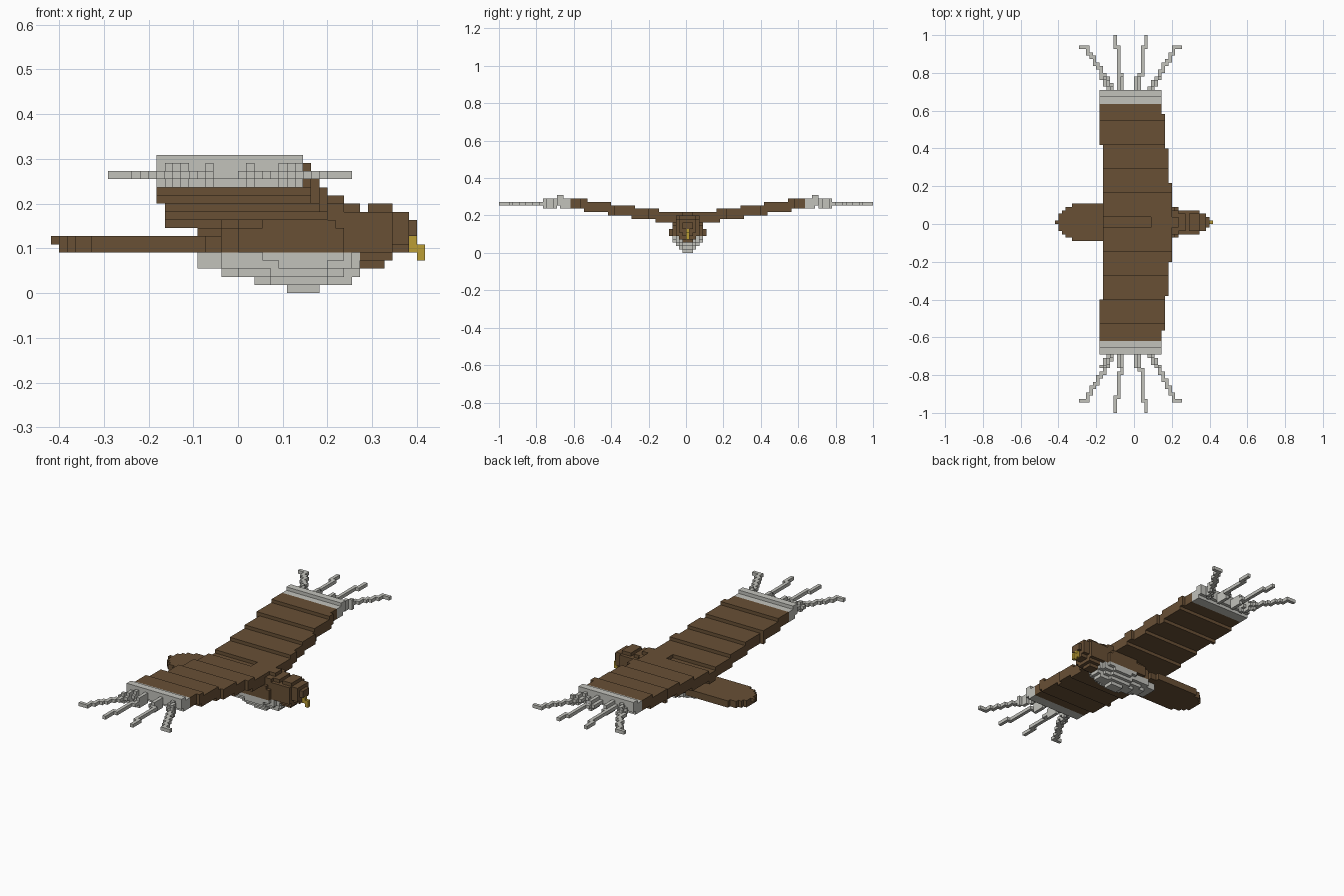
import bpy
import bmesh
from mathutils import Vector

cube = bpy.data.objects.get("Cube")
if cube:
    bpy.data.objects.remove(cube, do_unlink=True)

V = 2 / 110      # size of one block
MID = 0.5        # the body is centred half a block to the back


def material(name, rgb):
    m = bpy.data.materials.new(name)
    m.use_nodes = True
    m.diffuse_color = (*rgb, 1)
    b = m.node_tree.nodes["Principled BSDF"]
    b.inputs["Base Color"].default_value = (*rgb, 1)
    b.inputs["Roughness"].default_value = 0.9
    return m


BROWN = material("brown plumage", (0.14, 0.08, 0.036))
PALE = material("pale grey plumage", (0.54, 0.54, 0.50))
YELLOW = material("yellow beak", (0.50, 0.34, 0.035))


def part(name, boxes, mat):
    """One object from boxes (x0, x1, y0, y1, z0, z1) in blocks, y from the body's middle."""
    bm = bmesh.new()
    for x0, x1, y0, y1, z0, z1 in boxes:
        y0, y1 = min(y0, y1) + MID, max(y0, y1) + MID
        vs = bmesh.ops.create_cube(bm, size=1)["verts"]
        size = Vector((x1 - x0, y1 - y0, z1 - z0))
        centre = Vector((x0 + x1, y0 + y1, z0 + z1)) / 2
        for v in vs:
            v.co = Vector(a * s + c for a, s, c in zip(v.co, size, centre)) * V
    me = bpy.data.meshes.new(name)
    bm.to_mesh(me)
    bm.free()
    me.materials.append(mat)
    ob = bpy.data.objects.new(name, me)
    bpy.context.collection.objects.link(ob)
    return ob


def slabs(rows):
    """Boxes centred on the body from (x0, x1, half width, z0, z1)."""
    return [(x0, x1, -h, h, z0, z1) for x0, x1, h, z0, z1 in rows]


# Body, neck and the grooved back
part("body", slabs([
    (-5, 15, 2.5, 5, 8), (-2, 14, 3.5, 5, 8), (0, 13, 4.5, 5, 8), (3, 12, 4.5, 8, 9),
    (-2, 13, 2.5, 8, 10), (0, 13, 3.5, 8, 10),
    (-9, 11, 1.5, 8, 11), (5, 13, 1.5, 8, 12),
    (11, 13, 3.5, 8, 11), (13, 15, 2.5, 5, 11),
]), BROWN)

# Stepped belly
part("belly", slabs([
    (6, 10, 1.5, 0, 1),
    (2, 14, 1.5, 1, 2), (4, 11, 2.5, 1, 2),
    (-2, 15, 1.5, 2, 3), (0, 13, 2.5, 2, 3), (4, 11, 3.5, 2, 3),
    (-5, 15, 2.5, 3, 5), (-2, 14, 3.5, 3, 5), (5, 11, 4.5, 3, 4), (3, 13, 4.5, 4, 5),
]), PALE)

# Head
part("head", slabs([
    (13, 19, 3.5, 5, 10), (15, 18, 1.5, 3, 5), (15, 19, 2.5, 4, 5),
    (16, 19, 2.5, 10, 11), (19, 21, 2.5, 6, 10), (19, 21, 1.5, 5, 6),
    (21, 22, 1.5, 7, 9),
]), BROWN)

# Hooked beak
part("beak", slabs([(21, 22, 0.5, 5, 7), (22, 23, 0.5, 4, 6)]), YELLOW)

# Flat tail with a rounded end
part("tail", slabs([
    (-23, -22, 0.5, 6, 7), (-22, -21, 2.5, 5, 7), (-21, -20, 3.5, 5, 7),
    (-20, -18, 4.5, 5, 7), (-18, -4, 5.5, 5, 7), (-4, -2, 4.5, 5, 7),
]), BROWN)


def wing_boxes(s, y0, y1, z0, z1):
    """Split a wing step where its leading or trailing edge moves."""
    cuts = [y0] + [c for c in (11.5, 21.5, 22.5, 31.5) if y0 < c < y1] + [y1]
    out = []
    for a, b in zip(cuts, cuts[1:]):
        m = (a + b) / 2
        lead = 11 - sum(m > c for c in (11.5, 21.5, 31.5))
        trail = -9 if m < 22.5 else -10
        out.append((trail, lead, s * a, s * b, z0, z1))
    return out


def feather_boxes(s, x0, x1, length):
    """Thin stepped feather with a thicker root."""
    out, prev = [], x0
    for j in range(length):
        x = round(x0 + (x1 - x0) * j / (length - 1))
        a, b = min(prev, x), max(prev, x) + 1
        y0, y1 = s * (38.5 + j), s * (39.5 + j)
        out.append((a, b, y0, y1, 14, 15))
        if j < 4:
            out.append((x, x + 1, y0, y1, 13, 16))
            out.append((x - 1, x + 1, y0, y1, 14, 15))
        prev = x
    # small bent tip
    d = -1 if x1 < x0 else 0
    if abs(x1 - x0) > 5:
        out.append((prev + d, prev + d + 2, y0, y1, 14, 15))
    return out


for side, s in (("left_side", -1), ("right_side", 1)):
    side = "front" if s < 0 else "back"
    # Rising wing steps, each tucked one block under the next
    steps = []
    for n in range(5):
        y0 = 1.5 + 7 * n
        steps += wing_boxes(s, y0, min(y0 + 8, 34.5), 9 + n, 12 + n)
    part(side + "_wing", steps, BROWN)
    # Pale wing end
    part(side + "_wing_end", wing_boxes(s, 34.5, 37.5, 13, 16)
         + wing_boxes(s, 36.5, 38.5, 14, 17), PALE)
    # Four spread feathers
    extra = 1 if s < 0 else 0
    tips = []
    for x0, x1, length in ((-7, -15, 13), (-4, -6, 16), (1, 3, 16), (5, 12, 13)):
        tips += feather_boxes(s, x0, x1, length + extra)
    part(side + "_wing_feathers", tips, PALE)
